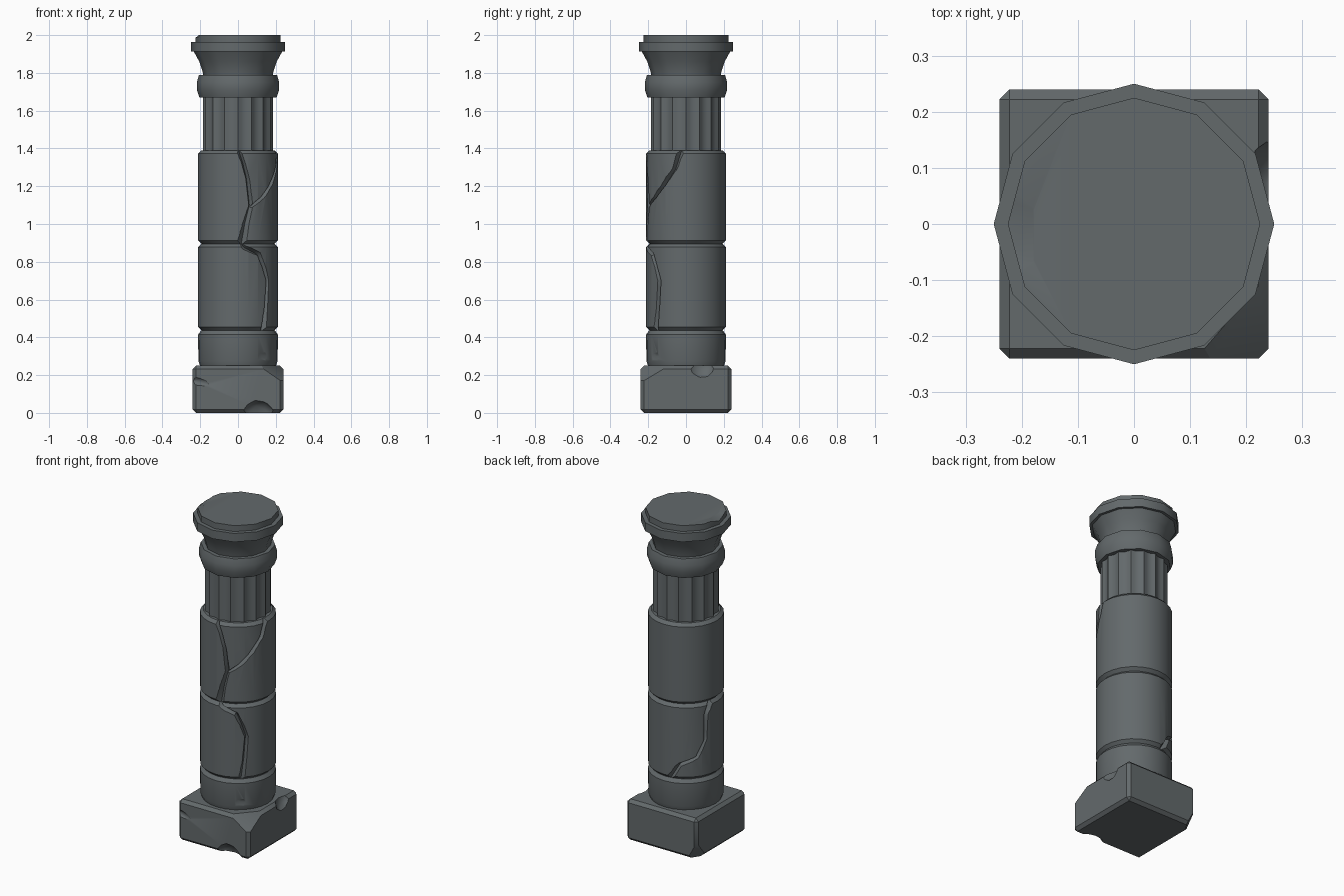
import bpy, bmesh, math
from mathutils import Vector, Euler

if "Cube" in bpy.data.objects:
    bpy.data.objects.remove(bpy.data.objects["Cube"])

stone = bpy.data.materials.new("dark grey stone")
stone.diffuse_color = (0.125, 0.142, 0.148, 1)
stone.use_nodes = True
stone.node_tree.nodes["Principled BSDF"].inputs["Base Color"].default_value = stone.diffuse_color


def finish(bm, name):
    bmesh.ops.recalc_face_normals(bm, faces=bm.faces)
    me = bpy.data.meshes.new(name)
    bm.to_mesh(me)
    bm.free()
    ob = bpy.data.objects.new(name, me)
    bpy.context.collection.objects.link(ob)
    me.materials.append(stone)
    return ob


def lathe(name, profile, n, radial=lambda i: 1.0):
    """Closed solid turned from (radius, z) points."""
    bm = bmesh.new()
    rings = [[bm.verts.new((r * radial(i) * math.cos(2 * math.pi * i / n),
                            r * radial(i) * math.sin(2 * math.pi * i / n), z))
              for i in range(n)] for r, z in profile]
    for a, b in zip(rings, rings[1:]):
        for i in range(n):
            j = (i + 1) % n
            bm.faces.new((a[i], a[j], b[j], b[i]))
    bm.faces.new(rings[0][::-1])
    bm.faces.new(rings[-1])
    return finish(bm, name)


def subtract(ob, cutter):
    m = ob.modifiers.new("cut", 'BOOLEAN')
    m.operation = 'DIFFERENCE'
    m.solver = 'EXACT'
    m.object = cutter
    bpy.context.view_layer.objects.active = ob
    bpy.ops.object.modifier_apply(modifier=m.name)
    bpy.data.objects.remove(cutter)


def chip(ob, loc, size, rot=(0, 0, 0)):
    """Faceted lump knocked out of the stone."""
    bm = bmesh.new()
    bmesh.ops.create_icosphere(bm, subdivisions=2, radius=1)
    q = Euler([math.radians(a) for a in rot]).to_matrix()
    for v in bm.verts:
        v.co = q @ Vector([c * s for c, s in zip(v.co, size)]) + Vector(loc)
    subtract(ob, finish(bm, "chip_cutter"))


def corner_cut(ob, corner, lengths):
    """Break a block corner off with one plane."""
    c = Vector(corner)
    sg = [1 if k > 0 else -1 for k in (c.x, c.y, c.z - 0.125)]
    n = Vector([s / l for s, l in zip(sg, lengths)])
    p = c - Vector((sg[0] * lengths[0], 0, 0))
    bm = bmesh.new()
    bm.from_mesh(ob.data)
    res = bmesh.ops.bisect_plane(bm, geom=bm.verts[:] + bm.edges[:] + bm.faces[:],
                                 plane_co=p, plane_no=n, clear_outer=True)
    edges = [g for g in res['geom_cut'] if isinstance(g, bmesh.types.BMEdge)]
    bmesh.ops.contextual_create(bm, geom=edges)
    bmesh.ops.recalc_face_normals(bm, faces=bm.faces)
    bm.to_mesh(ob.data)
    bm.free()


def crack(ob, path, R=0.21, depth=0.025):
    """V-shaped groove along (degrees, z, half width) points on a drum."""
    pts = []
    for a, b in zip(path, path[1:]):
        pts += [Vector(a).lerp(Vector(b), t / 3) for t in range(3)]
    pts.append(Vector(path[-1]))
    flat = [Vector((R * math.radians(p.x), p.y)) for p in pts]
    bm = bmesh.new()
    rows = []
    for i, p in enumerate(pts):
        t = (flat[min(i + 1, len(pts) - 1)] - flat[max(i - 1, 0)]).normalized()
        side = Vector((-t.y, t.x)) * p.z * (depth + 0.02) / depth
        row = []
        for f, r in ((flat[i] + side, R + 0.02), (flat[i] - side, R + 0.02),
                     (flat[i], R - depth)):
            th = f.x / R
            row.append(bm.verts.new((r * math.cos(th), r * math.sin(th), f.y)))
        rows.append(row)
    for a, b in zip(rows, rows[1:]):
        for k in range(3):
            m = (k + 1) % 3
            bm.faces.new((a[k], a[m], b[m], b[k]))
    bm.faces.new(rows[0])
    bm.faces.new(rows[-1][::-1])
    bmesh.ops.triangulate(bm, faces=bm.faces)
    subtract(ob, finish(bm, "crack_cutter"))


# square plinth with bevelled edges and broken corners
bm = bmesh.new()
bmesh.ops.create_cube(bm, size=1)
for v in bm.verts:
    v.co = (v.co.x * 0.48, v.co.y * 0.48, v.co.z * 0.25 + 0.125)
bmesh.ops.bevel(bm, geom=bm.edges[:], offset=0.018, segments=1, affect='EDGES')
plinth = finish(bm, "plinth")
corner_cut(plinth, (0.24, -0.24, 0.25), (0.13, 0.15, 0.09))
corner_cut(plinth, (-0.24, 0.24, 0.0), (0.06, 0.09, 0.11))
chip(plinth, (0.11, -0.26, -0.01), (0.09, 0.07, 0.08), (0, 15, 0))
chip(plinth, (-0.235, -0.27, 0.17), (0.12, 0.045, 0.03), (0, 12, 0))
chip(plinth, (0.26, 0.08, 0.25), (0.05, 0.075, 0.07), (0, 0, 15))


# stacked shaft drums
def drum(name, z0, z1, b=0.018):
    return lathe(name, [(0.193, z0), (0.211, z0 + b), (0.211, z1 - b), (0.193, z1)], 24)


lower = lathe("lower_drum", [(0.2, 0.245), (0.21, 0.275), (0.211, 0.415), (0.195, 0.436)], 24)
middle = drum("middle_drum", 0.436, 0.895)
upper = drum("upper_drum", 0.895, 1.39)
chip(lower, (0.15, -0.19, 0.3), (0.07, 0.04, 0.04), (0, 0, 40))

# cracks: long front crack, its branch, and one at the back left
crack(upper, [(-91, 1.41, .012), (-82, 1.32, .009), (-76, 1.24, .009),
              (-71, 1.1, .011), (-79, 1.0, .016), (-86, 0.87, .024)])
crack(upper, [(-71, 1.09, .007), (-52, 1.14, .009), (-36, 1.2, .01),
              (-17, 1.29, .011), (-5, 1.41, .018)])
crack(middle, [(-90, 0.92, .014), (-80, 0.875, .013), (-58, 0.84, .011), (-49, 0.77, .01),
               (-42, 0.7, .01), (-45, 0.56, .011), (-51, 0.41, .018)])
crack(middle, [(169, 0.92, .022), (157, 0.82, .012), (156, 0.67, .009),
               (142, 0.57, .009), (116, 0.53, .011), (94, 0.41, .02)])

# fluted neck: scalloped outline
lathe("fluted_neck", [(0.186, 1.38), (0.186, 1.68)], 64,
      lambda i: (1.0, 0.95, 0.925, 0.95)[i % 4])

# collar ring
collar = lathe("collar_ring", [(0.204, 1.67), (0.218, 1.71), (0.218, 1.75),
                               (0.207, 1.788)], 12)
chip(collar, (0.15, 0.19, 1.77), (0.07, 0.035, 0.04), (0, 20, -40))

# flared capital, band and cap
lathe("capital_flare", [(0.182, 1.78), (0.188, 1.81), (0.205, 1.86),
                        (0.235, 1.915)], 12)
lathe("capital_band", [(0.25, 1.912), (0.25, 1.964)], 12)
cap = lathe("capital_top", [(0.225, 1.96), (0.225, 2.0)], 12)
chip(cap, (-0.25, -0.02, 2.03), (0.15, 0.15, 0.05), (0, -10, 0))

# smooth the round faces, keep stone edges crisp
for ob in bpy.data.objects:
    ob.select_set(True)
bpy.context.view_layer.objects.active = plinth
bpy.ops.object.shade_smooth_by_angle(angle=math.radians(32))
